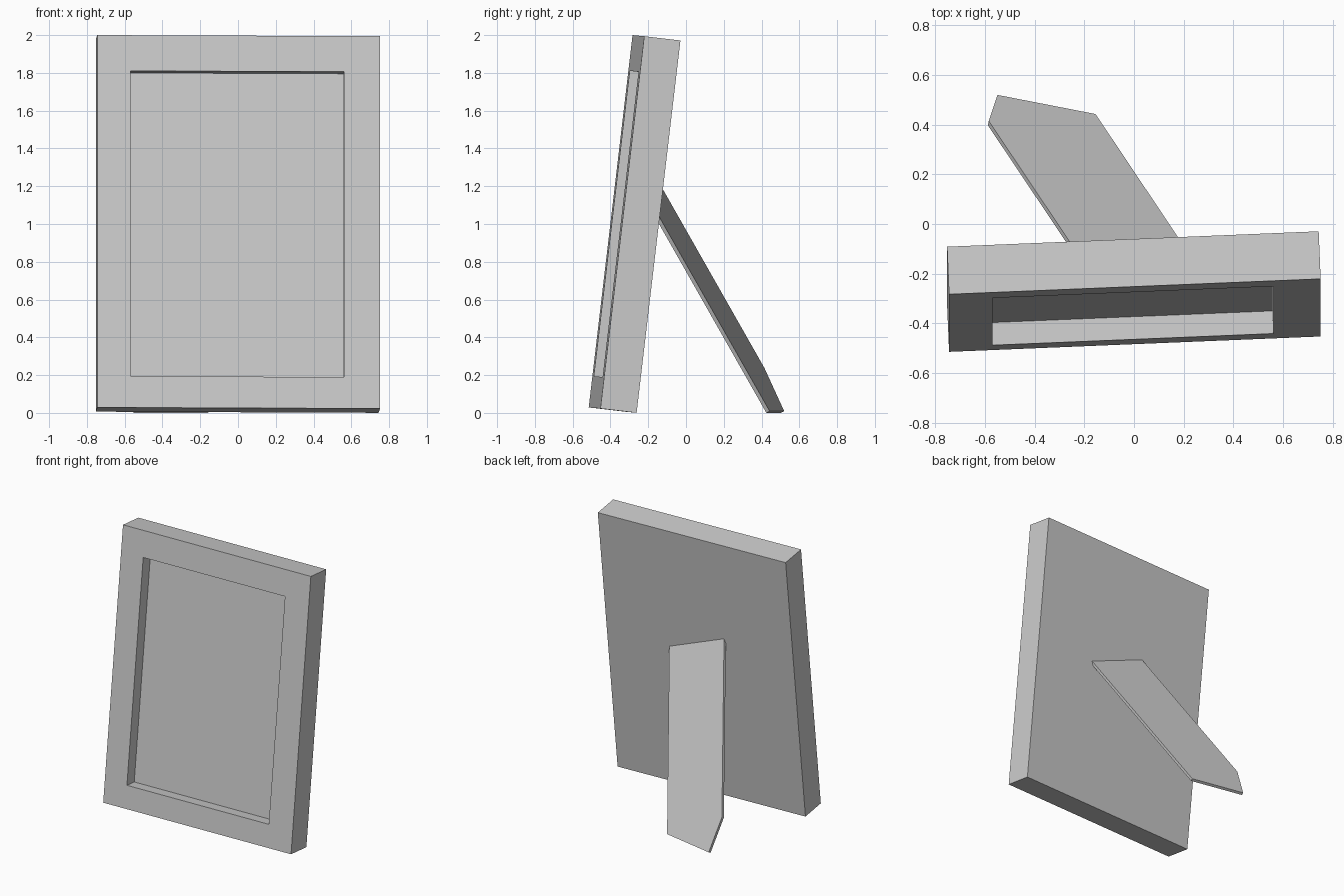
import bpy
from mathutils import Vector

if "Cube" in bpy.data.objects:
    bpy.data.objects.remove(bpy.data.objects["Cube"])


def make_object(name, loops):
    """Join equal-length point loops into a closed solid, capped at both ends."""
    n = len(loops[0])
    verts = [p for loop in loops for p in loop]
    faces = [tuple(range(n))[::-1], tuple(range(len(verts) - n, len(verts)))]
    for k in range(len(loops) - 1):
        a, b = k * n, (k + 1) * n
        for i in range(n):
            j = (i + 1) % n
            faces.append((a + i, a + j, b + j, b + i))
    mesh = bpy.data.meshes.new(name)
    mesh.from_pydata(verts, [], faces)
    mesh.update()
    obj = bpy.data.objects.new(name, mesh)
    bpy.context.collection.objects.link(obj)
    return obj


# Leaning frame: local axes along its width, height and depth
corner = Vector((-0.745, -0.515, 0.029))
wide = Vector((1.497, 0.062, -0.006))
tall = Vector((0.0, 0.232, 1.971))
W, H, D = wide.length, tall.length, 0.193
wide.normalize()
tall.normalize()
deep = tall.cross(wide).normalized()


def rect(x0, x1, z0, z1, y):
    return [corner + wide * x + tall * z + deep * y
            for x, z in ((x0, z0), (x1, z0), (x1, z1), (x0, z1))]


opening = (0.176, W - 0.191, 0.167, H - 0.19)
make_object("picture_frame", [
    rect(0, W, 0, H, D),        # back
    rect(0, W, 0, H, 0),        # front rim
    rect(*opening, 0),          # opening edge
    rect(*opening, 0.092),      # recessed picture surface
])

# Back stand: slanted plate with an angled foot, its top tucked into the frame
slope = Vector((0.67, -1.0, 1.76))
foot_right = Vector((-0.155, 0.443, 0.009))
foot_tip = Vector((-0.55, 0.52, 0.009))
foot_left = Vector((-0.585, 0.415, 0.238))
top_face = [foot_right, foot_right + slope * 0.62,
            foot_left + slope * 0.595, foot_left, foot_tip]
normal = (foot_left - foot_right).cross(slope).normalized()
make_object("back_stand", [[p - normal * 0.02 for p in top_face], top_face])
